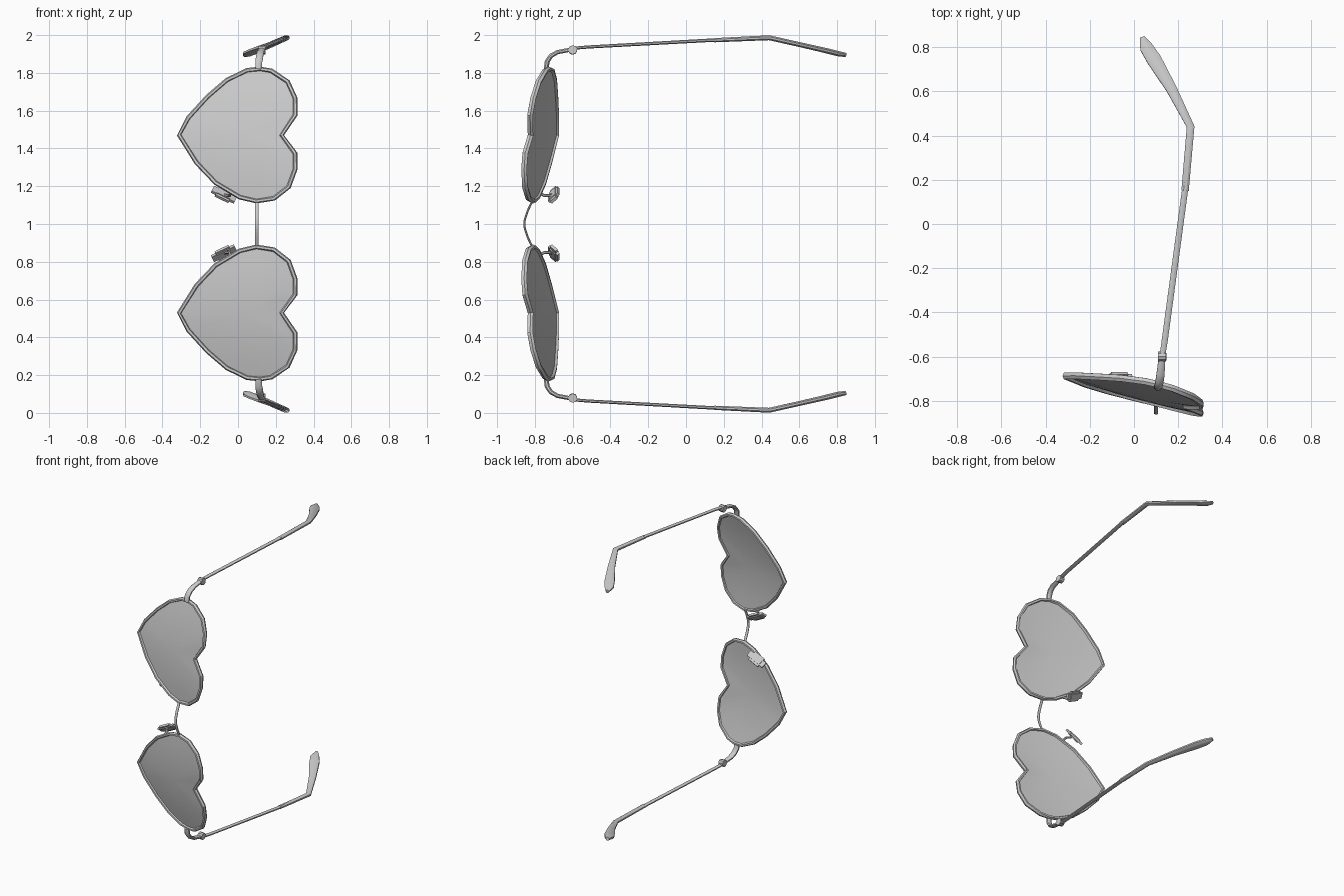
import bpy, bmesh, math
from mathutils import Vector, Matrix

cube = bpy.data.objects.get("Cube")
if cube:
    bpy.data.objects.remove(cube)


def material(name, rgb):
    m = bpy.data.materials.new(name)
    m.use_nodes = True
    m.diffuse_color = (*rgb, 1)
    m.node_tree.nodes["Principled BSDF"].inputs["Base Color"].default_value = (*rgb, 1)
    return m


GREY = material("light grey", (0.6, 0.6, 0.6))


def finish(bm, name, pair=True, angle=35):
    """Make the object, and its mirror image across the plane z = 1."""
    bmesh.ops.recalc_face_normals(bm, faces=bm.faces)
    for prefix in ("upper_", "lower_") if pair else ("",):
        if prefix == "lower_":
            for v in bm.verts:
                v.co.z = 2 - v.co.z
            bmesh.ops.reverse_faces(bm, faces=bm.faces)
        me = bpy.data.meshes.new(prefix + name)
        bm.to_mesh(me)
        me.materials.append(GREY)
        ob = bpy.data.objects.new(prefix + name, me)
        bpy.context.collection.objects.link(ob)
        bpy.ops.object.select_all(action="DESELECT")
        ob.select_set(True)
        bpy.context.view_layer.objects.active = ob
        bpy.ops.object.shade_smooth_by_angle(angle=math.radians(angle))
    bm.free()


def tube(path, sizes, hint, sides=8, closed=False):
    """Sweep an ellipse: sizes are (half width along hint, other half width)."""
    bm = bmesh.new()
    pts = [Vector(p) for p in path]
    n = len(pts)
    rings = []
    for i, p in enumerate(pts):
        a = pts[i - 1] if closed or i else p
        b = pts[(i + 1) % n] if closed or i < n - 1 else p
        t = (b - a).normalized()
        u = Vector(hint)
        u = (u - t * u.dot(t)).normalized()
        w = t.cross(u)
        su, sw = sizes[i % len(sizes)]
        angles = [math.tau * (k + 0.5) / sides for k in range(sides)]
        rings.append([bm.verts.new(p + u * su * math.cos(q) + w * sw * math.sin(q))
                      for q in angles])
    for i in range(n if closed else n - 1):
        r, s = rings[i], rings[(i + 1) % n]
        for k in range(sides):
            j = (k + 1) % sides
            bm.faces.new((r[k], r[j], s[j], s[k]))
    if not closed:
        bm.faces.new(rings[0])
        bm.faces.new(rings[-1])
    return bm


# Heart outline (x, z) and the curved, tilted surface it lies on
HEART = [(-.32, 1.47), (-.27, 1.565), (-.165, 1.68), (-.06, 1.77), (.05, 1.823),
         (.12, 1.83), (.18, 1.82), (.27, 1.76), (.31, 1.67), (.31, 1.58), (.237, 1.47),
         (.31, 1.37), (.31, 1.286), (.275, 1.19), (.195, 1.127), (.1, 1.112),
         (.01, 1.133), (-.12, 1.21), (-.225, 1.32)]
CX, CZ = 0.03, 1.47


def on_surface(x, z, bulge=0.0):
    d = z - CZ
    return Vector((x, -0.79 - 0.25 * (x - 0.1) + 0.125 * d + 0.19 * d * d - bulge, z))


def heart(scale, bulge=0.0):
    return [on_surface(CX + (x - CX) * scale, CZ + (z - CZ) * scale, bulge)
            for x, z in HEART]


# Rims
finish(tube(heart(0.975), [(0.017, 0.012)], (0, 1, 0), 6, True), "rim")

# Lenses: concentric heart rings, thin and gently domed
bm = bmesh.new()
sheets = []
for back in (0, 0.006):
    rings = [[bm.verts.new(p) for p in heart(s, 0.012 * (1 - s * s) - back)]
             for s in (0.975, 0.75, 0.5, 0.25)]
    centre = bm.verts.new(on_surface(CX, CZ, 0.012 - back))
    n = len(HEART)
    for k in range(n):
        j = (k + 1) % n
        for r, s in zip(rings, rings[1:]):
            bm.faces.new((r[k], r[j], s[j], s[k]))
        bm.faces.new((rings[-1][k], rings[-1][j], centre))
    sheets.append(rings[0])
for k in range(n):
    j = (k + 1) % n
    bm.faces.new((sheets[0][k], sheets[0][j], sheets[1][j], sheets[1][k]))
finish(bm, "lens")

# End pieces curving from the rims to the hinges
finish(tube([(.108, -.74, 1.82), (.11, -.735, 1.86), (.115, -.715, 1.89),
             (.12, -.68, 1.91), (.127, -.6, 1.925)],
            [(.018, .014), (.02, .014), (.02, .013), (.02, .012), (.016, .012)],
            (1, 0, 0)), "end_piece")

# Hinge barrels
finish(tube([(.11, -.6, 1.92), (.145, -.6, 1.922)], [(.024, .024)], (0, 1, 0), 10), "hinge")

# Temple arms
finish(tube([(.128, -.6, 1.93), (.14, -.52, 1.937), (.233, .17, 1.975)],
            [(.014, .009), (.015, .009), (.015, .01)], (1, 0, 0)), "temple_arm")

# Ear sleeves, bent inward and widening to a paddle
finish(tube([(.231, .15, 1.973), (.256, .44, 1.986), (.17, .61, 1.948),
             (.09, .745, 1.917), (.055, .8, 1.903), (.037, .845, 1.895)],
            [(.018, .012), (.019, .014), (.026, .014), (.036, .015), (.032, .015),
             (.012, .012)], (1, 0, 0)), "ear_sleeve")

# Bridge arching forward between the rims
finish(tube([(.1, -.815, 1.12), (.1, -.838, 1.07), (.1, -.853, 1.025), (.1, -.856, 1),
             (.1, -.853, .975), (.1, -.838, .93), (.1, -.815, .88)],
            [(.01, .006)], (1, 0, 0)), "bridge", pair=False)

# Nose pads: rounded slabs leaning toward the nose
along = Vector((.9, 0, -.43)).normalized()
across = Vector((0, .67, .74))
across = (across - along * across.dot(along)).normalized()
bm = bmesh.new()
bmesh.ops.create_cube(bm, size=1)
bmesh.ops.bevel(bm, geom=bm.edges[:], offset=0.2, segments=2, affect="EDGES")
axes = Matrix((along * .135, across * .07, along.cross(across) * .026)).transposed()
bmesh.ops.transform(bm, matrix=Matrix.Translation((-.075, -.7, 1.155)) @ axes.to_4x4(),
                    verts=bm.verts)
finish(bm, "nose_pad")

# Pad arms
finish(tube([(-.04, -.775, 1.165), (-.045, -.75, 1.15), (-.06, -.73, 1.15),
             (-.073, -.7, 1.155)], [(.008, .008)], (1, 0, 0), 6), "pad_arm")
